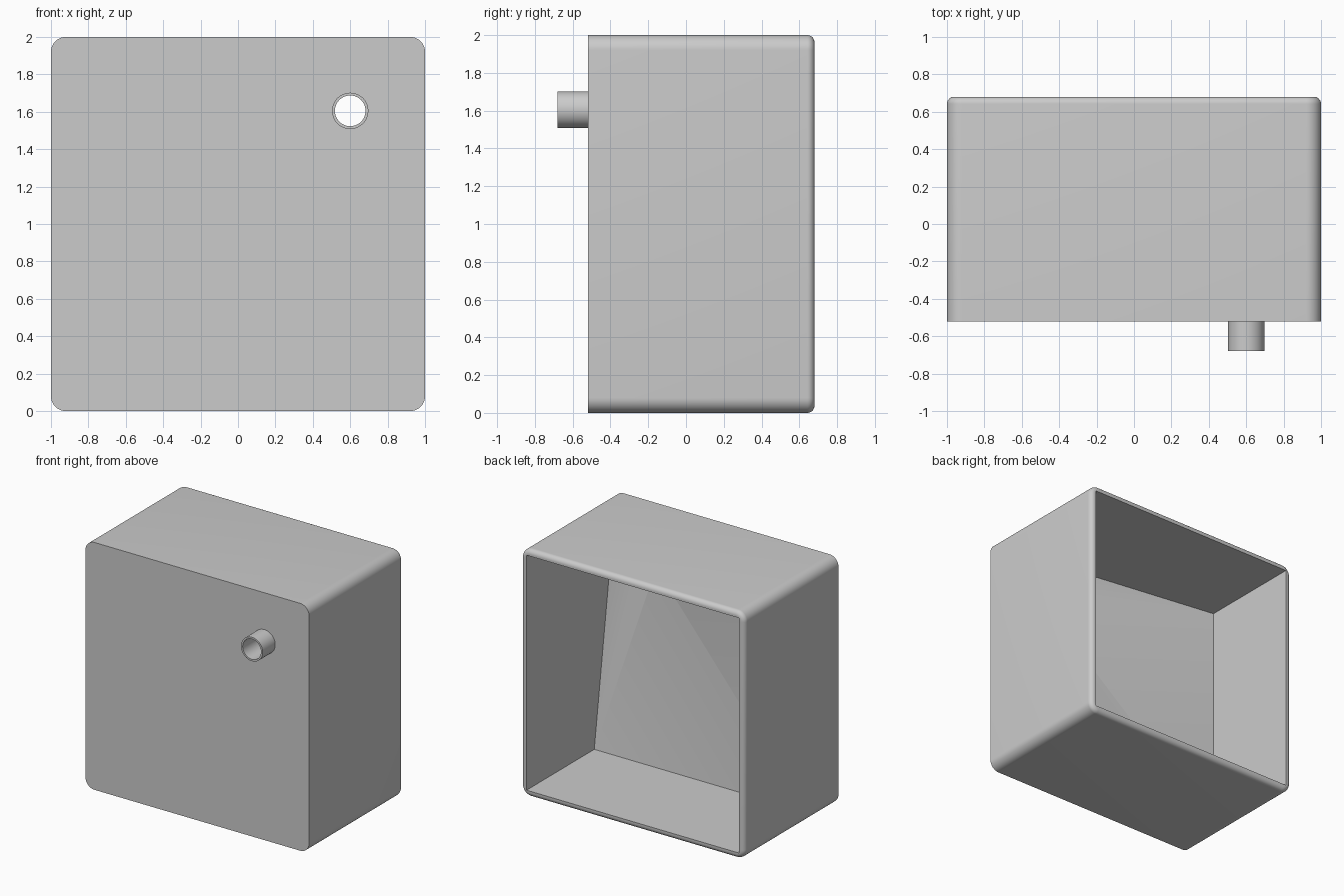
import bpy, bmesh, math
from mathutils import Matrix

if "Cube" in bpy.data.objects:
    bpy.data.objects.remove(bpy.data.objects["Cube"])

grey = bpy.data.materials.new("light_grey")
grey.diffuse_color = (0.6, 0.6, 0.6, 1)
grey.use_nodes = True
grey.node_tree.nodes["Principled BSDF"].inputs["Base Color"].default_value = grey.diffuse_color


def make_object(name, bm):
    bmesh.ops.recalc_face_normals(bm, faces=bm.faces[:])
    mesh = bpy.data.meshes.new(name)
    bm.to_mesh(mesh)
    bm.free()
    ob = bpy.data.objects.new(name, mesh)
    bpy.context.collection.objects.link(ob)
    mesh.materials.append(grey)
    return ob


def cylinder(bm, radius, y0, y1, segments=48):
    turn = Matrix.Translation((0.6, (y0 + y1) / 2, 1.605)) @ Matrix.Rotation(math.pi / 2, 4, 'X')
    bmesh.ops.create_cone(bm, cap_ends=True, segments=segments, radius1=radius,
                          radius2=radius, depth=abs(y1 - y0), matrix=turn)


def rounded_ring(bm, y, inset, corner=0.08, steps=10):
    # rounded square outline, shrunk by the inset
    ring = []
    for k, (sx, sz) in enumerate([(1, 1), (-1, 1), (-1, -1), (1, -1)]):
        for i in range(steps + 1):
            a = math.pi / 2 * (k + i / steps)
            r = corner - inset
            ring.append(bm.verts.new((sx * (1 - corner) + r * math.cos(a), y,
                                      1 + sz * (1 - corner) + r * math.sin(a))))
    return ring


def cut(target, cutter):
    mod = target.modifiers.new("cut", 'BOOLEAN')
    mod.operation = 'DIFFERENCE'
    mod.solver = 'EXACT'
    mod.object = cutter
    bpy.context.view_layer.objects.active = target
    bpy.ops.object.modifier_apply(modifier=mod.name)
    bpy.data.objects.remove(cutter)


# housing: rounded block with a soft back rim
FILLET = 0.038
bm = bmesh.new()
rings = [rounded_ring(bm, -0.52, 0)]
for i in range(9):
    a = math.pi / 2 * i / 8
    rings.append(rounded_ring(bm, 0.68 - FILLET + FILLET * math.sin(a), FILLET * (1 - math.cos(a))))
for r0, r1 in zip(rings, rings[1:]):
    for i in range(len(r0)):
        j = (i + 1) % len(r0)
        bm.faces.new((r0[i], r0[j], r1[j], r1[i]))
bm.faces.new(rings[0])
bm.faces.new(rings[-1])
housing = make_object("housing", bm)

# cavity: open at the back, its floor falls towards the outlet corner
W, LOW, DEEP = 0.95, -0.185, -0.455
corners = [(-W, 1 - W, LOW), (W, 1 - W, LOW), (W, 1 + W, DEEP), (-W, 1 + W, LOW)]
bm = bmesh.new()
floor = [bm.verts.new((x, y, z)) for x, z, y in corners]
mouth = [bm.verts.new((x, 0.8, z)) for x, z, y in corners]
bm.faces.new((floor[0], floor[1], floor[2]))
bm.faces.new((floor[0], floor[2], floor[3]))
bm.faces.new(mouth)
for i in range(4):
    j = (i + 1) % 4
    bm.faces.new((floor[i], floor[j], mouth[j], mouth[i]))
cut(housing, make_object("cavity_cutter", bm))

# drain hole through the front wall
bm = bmesh.new()
cylinder(bm, 0.082, -0.7, 0.0)
cut(housing, make_object("hole_cutter", bm))

# outlet spout
bm = bmesh.new()
cylinder(bm, 0.097, -0.68, -0.518)
spout = make_object("outlet_spout", bm)
bm = bmesh.new()
cylinder(bm, 0.082, -0.75, -0.4)
cut(spout, make_object("bore_cutter", bm))

# smooth curves, sharp edges
for ob in (housing, spout):
    bpy.ops.object.select_all(action='DESELECT')
    ob.select_set(True)
    bpy.context.view_layer.objects.active = ob
    bpy.ops.object.shade_smooth_by_angle(angle=math.radians(30 if ob is spout else 25))
